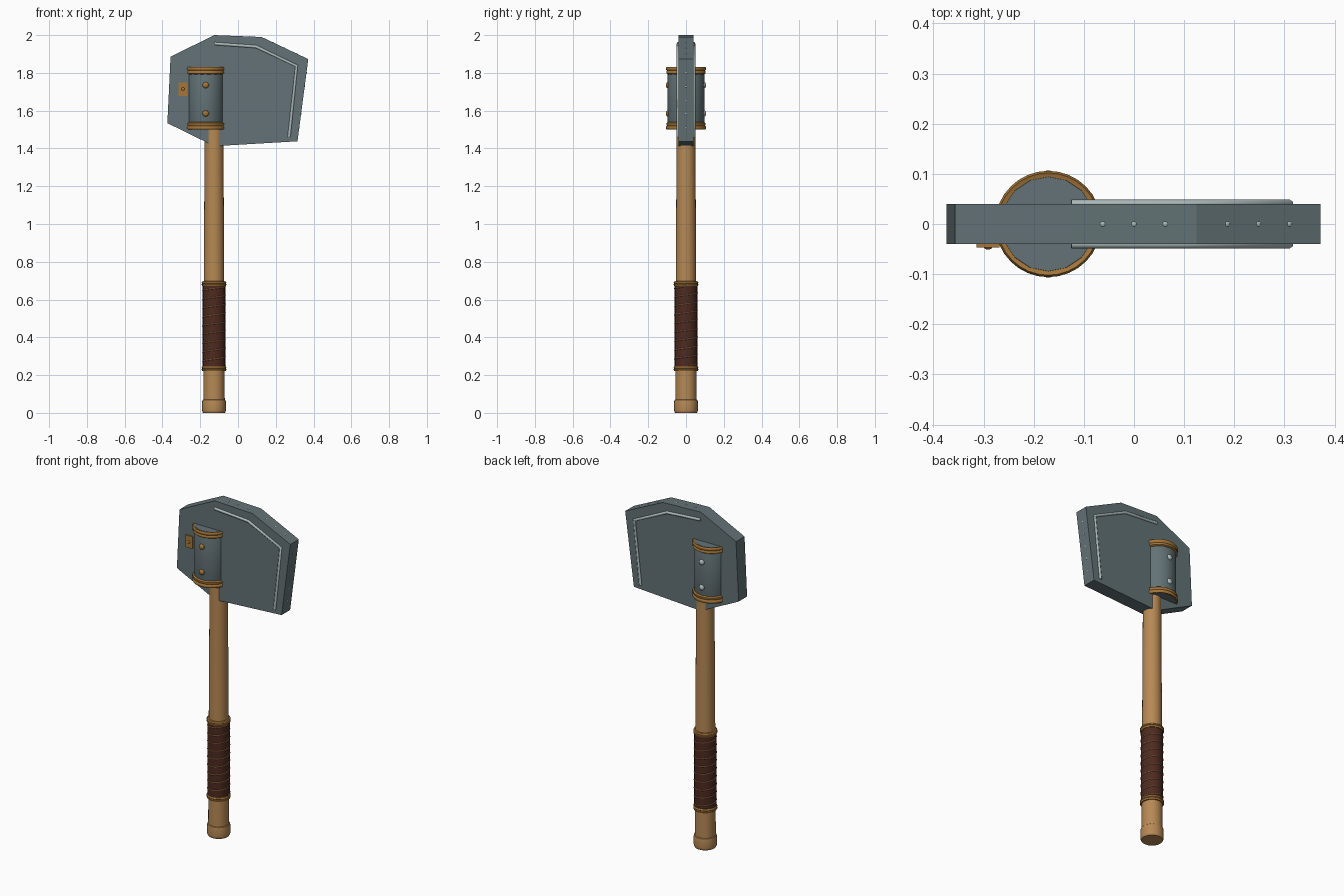
import bpy, bmesh, math
from mathutils import Vector

if "Cube" in bpy.data.objects:
    bpy.data.objects.remove(bpy.data.objects["Cube"])


def material(name, rgb):
    m = bpy.data.materials.new(name)
    m.diffuse_color = (*rgb, 1)
    m.use_nodes = True
    m.node_tree.nodes["Principled BSDF"].inputs["Base Color"].default_value = m.diffuse_color
    return m


STEEL = material("blue grey steel", (0.125, 0.170, 0.180))
BRIGHT = material("bright steel", (0.42, 0.50, 0.50))
WOOD = material("tan wood", (0.47, 0.25, 0.09))
BRASS = material("brass", (0.38, 0.18, 0.04))
LEATHER = material("dark leather", (0.075, 0.023, 0.014))
CORD = material("tan cord", (0.36, 0.18, 0.07))

HX, SX = -0.127, -0.171   # handle and socket axes
T = 0.04                  # half thickness of blade


def finish(name, bm, mat, smooth=True):
    bmesh.ops.recalc_face_normals(bm, faces=bm.faces)
    me = bpy.data.meshes.new(name)
    bm.to_mesh(me)
    bm.free()
    me.materials.append(mat)
    ob = bpy.data.objects.new(name, me)
    bpy.context.collection.objects.link(ob)
    if smooth:
        bpy.ops.object.select_all(action='DESELECT')
        ob.select_set(True)
        bpy.context.view_layer.objects.active = ob
        bpy.ops.object.shade_smooth_by_angle(angle=math.radians(40))
    return ob


def lathe(name, x, profile, mat, sides=24):
    """Revolve (radius, z) points about a vertical axis, capped at both ends."""
    bm = bmesh.new()
    rings = [[bm.verts.new((x + r * math.cos(2 * math.pi * i / sides),
                            r * math.sin(2 * math.pi * i / sides), z))
              for i in range(sides)] for r, z in profile]
    for a, b in zip(rings, rings[1:]):
        for i in range(sides):
            j = (i + 1) % sides
            bm.faces.new((a[i], a[j], b[j], b[i]))
    bm.faces.new(rings[0])
    bm.faces.new(rings[-1])
    return finish(name, bm, mat)


def tube(name, pts, radius, mat, res=1):
    cu = bpy.data.curves.new(name, 'CURVE')
    cu.dimensions = '3D'
    cu.bevel_depth, cu.bevel_resolution, cu.use_fill_caps = radius, res, True
    sp = cu.splines.new('POLY')
    sp.points.add(len(pts) - 1)
    for p, co in zip(sp.points, pts):
        p.co = (*co, 1)
    cu.materials.append(mat)
    ob = bpy.data.objects.new(name, cu)
    bpy.context.collection.objects.link(ob)
    bpy.ops.object.select_all(action='DESELECT')
    ob.select_set(True)
    bpy.context.view_layer.objects.active = ob
    bpy.ops.object.convert(target='MESH')
    return ob


def rivet(name, loc, normal, r, h, mat):
    bm = bmesh.new()
    bmesh.ops.create_uvsphere(bm, u_segments=10, v_segments=6, radius=1)
    q = Vector(normal).to_track_quat('Z', 'Y')
    for v in bm.verts:
        v.co = q @ Vector((v.co.x * r, v.co.y * r, v.co.z * h)) + Vector(loc)
    return finish(name, bm, mat)


# blade: extruded outline
outline = [(-0.374, 1.534), (-0.125, 1.412), (0.315, 1.438), (0.372, 1.873),
           (0.125, 1.990), (-0.125, 2.0), (-0.357, 1.886)]
bm = bmesh.new()
face = bm.faces.new([bm.verts.new((x, -T, z)) for x, z in outline])
ext = bmesh.ops.extrude_face_region(bm, geom=[face])
bmesh.ops.translate(bm, vec=(0, 2 * T, 0),
                    verts=[g for g in ext['geom'] if isinstance(g, bmesh.types.BMVert)])
finish("blade", bm, STEEL, smooth=False)

# raised edge ridges on both faces
for side, s in (("front", -1), ("back", 1)):
    tube(f"edge_ridge_{side}", [(x, s * T, z) for x, z in
         ((-0.125, 1.955), (0.096, 1.939), (0.31, 1.838), (0.27, 1.46))], 0.009, BRIGHT)

# tiny studs along the top and cutting edges
for k, n in ((2, 5), (3, 3), (4, 3)):
    a, b = Vector(outline[k]), Vector(outline[k + 1])
    d = (b - a).normalized()
    for i in range(n):
        p = a.lerp(b, (i + 1) / (n + 1))
        rivet("edge_stud", (p.x, 0, p.y), (d.y, 0, -d.x), 0.005, 0.0015, BRIGHT)

# socket with brass collars
lathe("socket", SX, [(0.094, 1.502), (0.097, 1.51), (0.097, 1.822), (0.094, 1.83)], STEEL, 16)
for name, z, s in (("lower", 1.50, 1), ("upper", 1.832, -1)):
    lathe(f"collar_{name}", SX, [(0.095, z + s * 0.003), (0.102, z), (0.106, z + s * 0.006),
          (0.106, z + s * 0.014), (0.101, z + s * 0.020), (0.104, z + s * 0.025),
          (0.104, z + s * 0.034), (0.095, z + s * 0.04)], BRASS, 32)

# socket rivets
for z in (1.585, 1.735):
    rivet("socket_rivet_front", (SX, -0.096, z), (0, -1, 0), 0.017, 0.011, BRASS)
    rivet("socket_rivet_back", (SX, 0.096, z), (0, 1, 0), 0.017, 0.011, BRIGHT)

# small plate with a pin on the front
bm = bmesh.new()
bmesh.ops.create_cube(bm, size=1)
for v in bm.verts:
    v.co = (-0.291 + v.co.x * 0.046, -T - 0.002 + v.co.y * 0.009, 1.714 + v.co.z * 0.072)
finish("side_plate", bm, BRASS, smooth=False)
rivet("plate_pin", (-0.291, -0.046, 1.714), (0, -1, 0), 0.009, 0.005, BRASS)

# handle, pommel
lathe("handle", HX, [(0.057, 0.05), (0.056, 0.25), (0.054, 0.70), (0.050, 1.42),
                     (0.050, 1.60)], WOOD)
lathe("pommel", HX, [(0.058, 0.0), (0.062, 0.008), (0.063, 0.014), (0.063, 0.058),
                     (0.061, 0.068), (0.055, 0.072)], WOOD)

# leather grip with brass end rings and a spiral cord
lathe("grip", HX, [(0.060, 0.235), (0.060, 0.685)], LEATHER)
turns, steps = 9, 20
tube("grip_cord", [(HX + 0.0595 * math.cos(a), 0.0595 * math.sin(a), 0.25 + 0.42 * i / (turns * steps))
     for i in range(turns * steps + 1) for a in [2 * math.pi * i / steps]], 0.0035, CORD)
for name, z in (("lower", 0.234), ("upper", 0.684)):
    lathe(f"grip_ring_{name}", HX, [(0.055, z - 0.013), (0.062, z - 0.012), (0.065, z - 0.007),
          (0.065, z - 0.003), (0.062, z), (0.065, z + 0.003), (0.065, z + 0.007),
          (0.062, z + 0.012), (0.055, z + 0.013)], BRASS)
